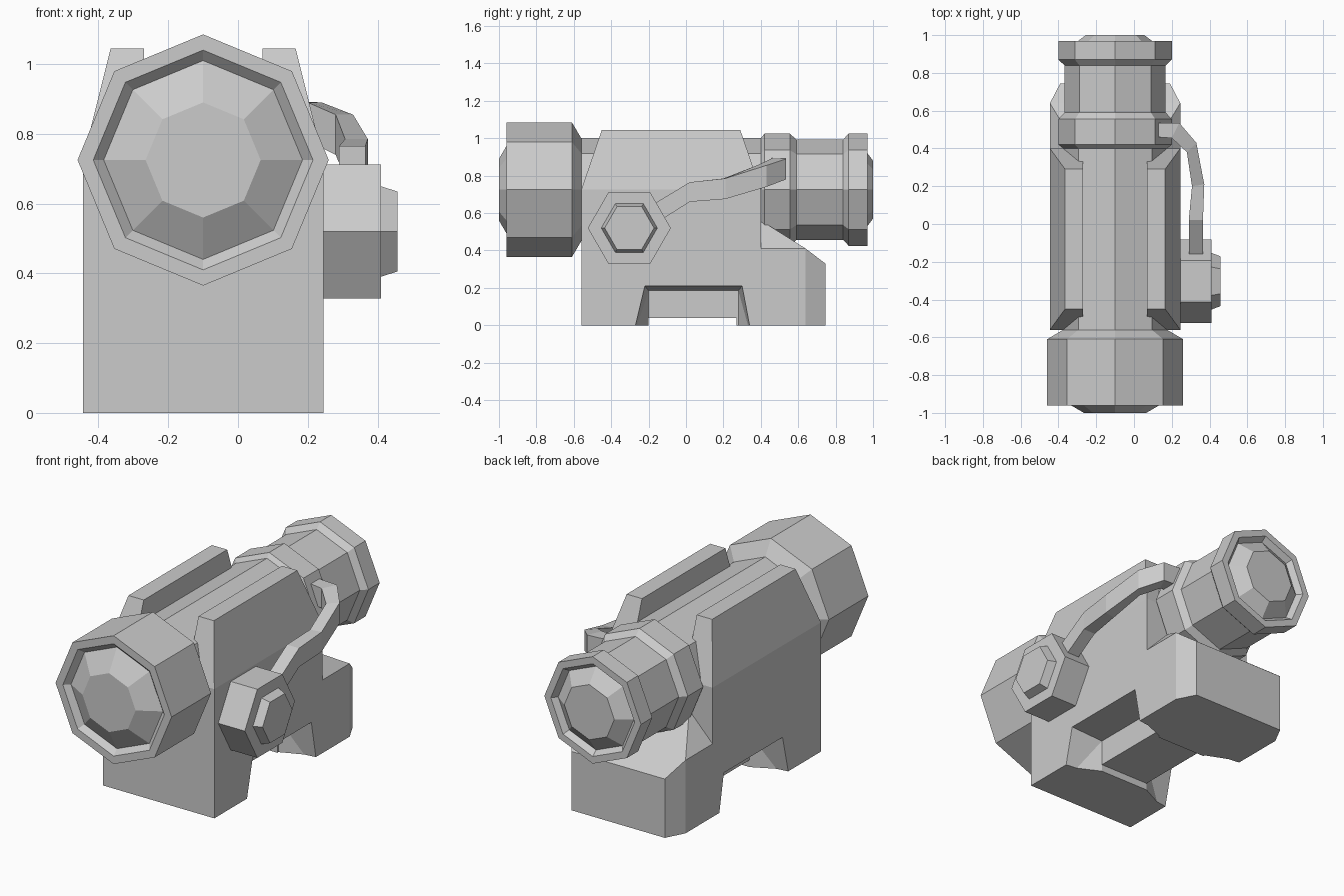
import bpy, bmesh
from math import sin, cos, tau

if "Cube" in bpy.data.objects:
    bpy.data.objects.remove(bpy.data.objects["Cube"])

CX, CZ = -0.10, 0.725      # scope axis


def finish(bm, name):
    bmesh.ops.recalc_face_normals(bm, faces=bm.faces)
    me = bpy.data.meshes.new(name)
    bm.to_mesh(me)
    bm.free()
    ob = bpy.data.objects.new(name, me)
    bpy.context.collection.objects.link(ob)
    return ob


def loft(name, rings):
    """Skin equal-length rings of points and cap both ends."""
    bm = bmesh.new()
    rows = [[bm.verts.new(p) for p in r] for r in rings]
    n = len(rows[0])
    for a, b in zip(rows, rows[1:]):
        for i in range(n):
            j = (i + 1) % n
            bm.faces.new((a[i], a[j], b[j], b[i]))
    bm.faces.new(rows[0])
    bm.faces.new(rows[-1])
    return finish(bm, name)


def lathe_y(name, profile, n=8):
    return loft(name, [[(CX + r * cos(tau * i / n), y, CZ + r * sin(tau * i / n))
                        for i in range(n)] for r, y in profile])


def hull(name, pts):
    bm = bmesh.new()
    for p in pts:
        bm.verts.new(p)
    res = bmesh.ops.convex_hull(bm, input=bm.verts)
    junk = {g for g in res["geom_interior"] + res["geom_unused"]
            if isinstance(g, bmesh.types.BMVert)}
    bmesh.ops.delete(bm, geom=list(junk), context='VERTS')
    bmesh.ops.dissolve_limit(bm, angle_limit=0.01, verts=bm.verts, edges=bm.edges)
    return finish(bm, name)


def both(pts):
    """Mirror (half width, y, z) points about the scope axis."""
    return [(CX + s * x, y, z) for s in (-1, 1) for x, y, z in pts]


def box_pts(x, y0, y1, z0, z1):
    return [(x, y, z) for y in (y0, y1) for z in (z0, z1)]


def cut(target, cutters):
    for c in cutters:
        c.hide_render = True
        m = target.modifiers.new("cut", 'BOOLEAN')
        m.operation, m.solver, m.object = 'DIFFERENCE', 'EXACT', c
    bpy.context.view_layer.update()
    dg = bpy.context.evaluated_depsgraph_get()
    me = bpy.data.meshes.new_from_object(target.evaluated_get(dg))
    target.modifiers.clear()
    target.data = me
    for c in cutters:
        bpy.data.objects.remove(c)


# Mount body: block with sloped upper walls, channel for the tube, underside notches
body = hull("mount_body", both(box_pts(0.345, -0.56, 0.40, 0, 0.725)
                               + box_pts(0.265, -0.45, 0.29, 1.045, 1.045)[::2]))
channel = hull("channel_cutter", both(box_pts(0.17, -0.8, 0.6, 0.75, 1.3)))
groove = hull("groove_cutter", both(box_pts(0.5, -0.20, 0.27, -0.1, 0.04)))
notches = []
for s in (-1, 1):
    pts = []
    for x in (0.345, 0.5):
        pts += [(x, -0.294, -0.1), (x, -0.22, 0.21), (x, 0.30, 0.21), (x, 0.359, -0.1)]
    pts += box_pts(0.155, -0.20, 0.28, -0.1, 0.185)
    notches.append(hull("notch_cutter", [(CX + s * x, y, z) for x, y, z in pts]))
cut(body, [channel, groove] + notches)

# Rear foot with sloped top and chamfered corners
hull("rear_foot", both(box_pts(0.345, 0.40, 0.64, 0, 0.41)
                       + [(0.29, 0.745, 0), (0.29, 0.745, 0.33), (0.20, 0.40, 0.56)]))

# Octagonal tube with front bell, collar and eyepiece ring
lathe_y("scope_tube", [
    (0.285, -0.93), (0.315, -0.96), (0.36, -0.96), (0.36, -0.61), (0.275, -0.56),
    (0.275, 0.40), (0.30, 0.42), (0.30, 0.555), (0.268, 0.59), (0.268, 0.84),
    (0.30, 0.87), (0.30, 0.97), (0.26, 0.97), (0.235, 0.94)])

# Faceted lenses
lathe_y("front_lens", [(0.285, -0.93), (0.165, -1.0)])
lathe_y("rear_lens", [(0.235, 0.94), (0.155, 1.0)])

# Hexagonal side knob with raised cap
def hex_x(name, rings):
    loft(name, [[(x, -0.303 + r * cos(tau * i / 6), 0.52 + r * sin(tau * i / 6))
                 for i in range(6)] for r, x in rings])

hex_x("side_knob", [(0.222, 0.235), (0.222, 0.41)])
hex_x("knob_cap", [(0.150, 0.40), (0.150, 0.41), (0.132, 0.457)])

# Bent lever from the knob to the rear collar: inner xy, outer xy, low z, high z
stations = [
    ((0.29, -0.17), (0.365, -0.17), 0.54, 0.65),
    ((0.29, 0.02), (0.365, 0.02), 0.66, 0.765),
    ((0.307, 0.20), (0.372, 0.21), 0.675, 0.785),
    ((0.28, 0.38), (0.33, 0.43), 0.74, 0.855),
    ((0.20, 0.455), (0.24, 0.535), 0.78, 0.89),
    ((0.13, 0.46), (0.13, 0.535), 0.785, 0.895)]
loft("lever", [[(*a, lo), (*b, lo), (*b, hi), (*a, hi)] for a, b, lo, hi in stations])
